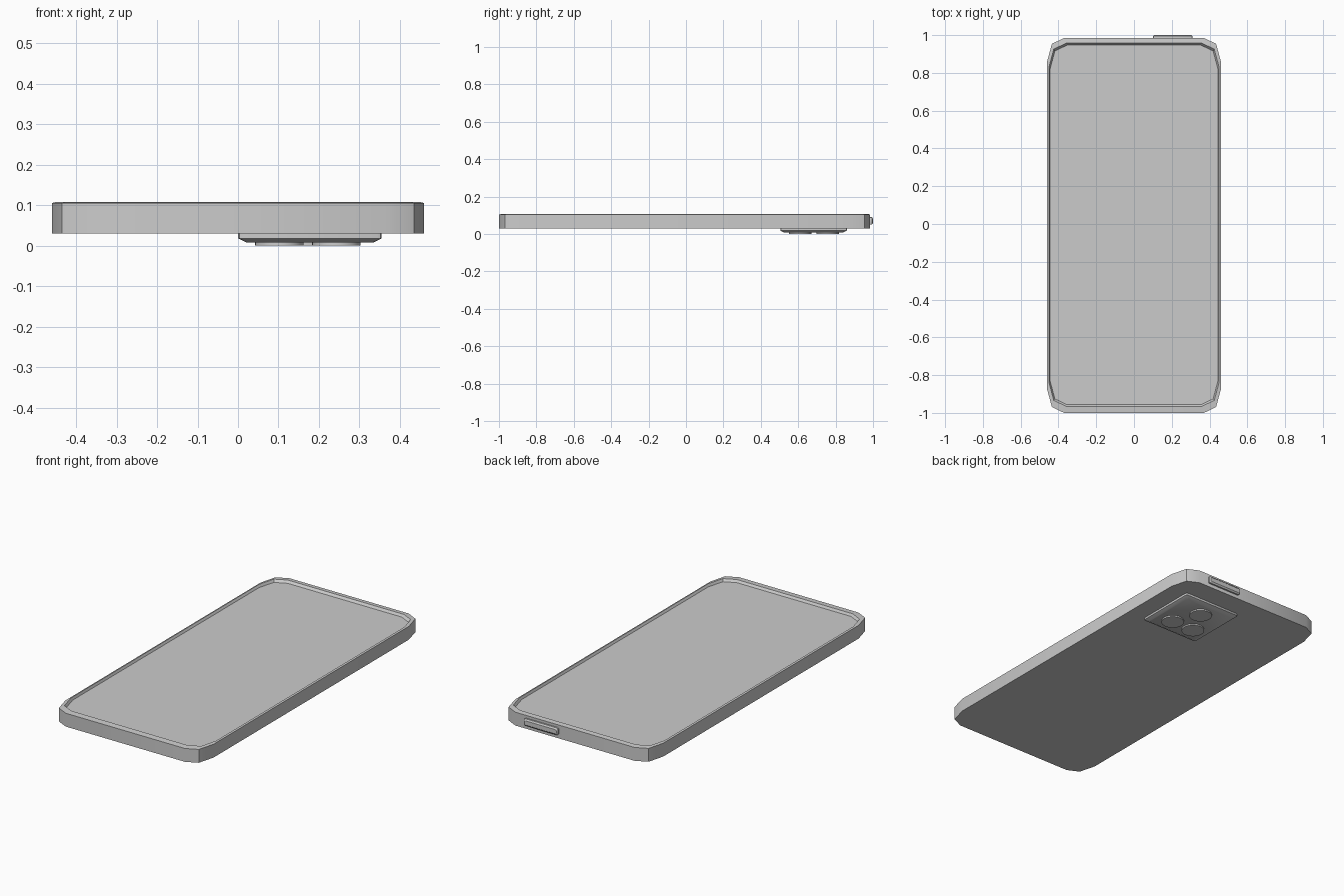
import bpy, bmesh, math

if "Cube" in bpy.data.objects:
    bpy.data.objects.remove(bpy.data.objects["Cube"])


def outline(hx, y0, y1, cx, cy, z):
    """Rectangle with two-segment corners, counter-clockwise at height z."""
    corner = [(hx, y1 - cy), (hx - 0.28 * cx, y1 - 0.25 * cy), (hx - cx, y1)]
    mid = (y0 + y1) / 2
    top = corner + [(-x, y) for x, y in reversed(corner)]
    return [(x, y, z) for x, y in top] + [(-x, 2 * mid - y, z) for x, y in top]


def loft(name, rings, cap_top=True, loc=(0, 0, 0)):
    """Skin a stack of outlines, from the bottom up."""
    bm = bmesh.new()
    loops = [[bm.verts.new(p) for p in r] for r in rings]
    n = len(loops[0])
    for a, b in zip(loops, loops[1:]):
        for i in range(n):
            j = (i + 1) % n
            bm.faces.new((a[i], a[j], b[j], b[i]))
    bm.faces.new(loops[0][::-1])
    if cap_top:
        bm.faces.new(loops[-1])
    me = bpy.data.meshes.new(name)
    bm.to_mesh(me)
    bm.free()
    ob = bpy.data.objects.new(name, me)
    ob.location = loc
    bpy.context.collection.objects.link(ob)
    bpy.context.view_layer.objects.active = ob
    bpy.ops.object.select_all(action='DESELECT')
    ob.select_set(True)
    bpy.ops.object.shade_smooth_by_angle(angle=math.radians(30))
    return ob


# Body shell with a raised rim around the recessed screen
loft("body", [
    outline(0.46, -1.0, 0.985, 0.09, 0.125, 0.03),
    outline(0.46, -1.0, 0.985, 0.09, 0.125, 0.105),
    outline(0.45, -0.965, 0.957, 0.09, 0.125, 0.108),
    outline(0.443, -0.955, 0.945, 0.09, 0.125, 0.092),
], cap_top=False)

# Screen glass filling the recess
loft("screen", [
    outline(0.443, -0.955, 0.945, 0.09, 0.125, 0.088),
    outline(0.444, -0.957, 0.947, 0.09, 0.125, 0.095),
])

# Camera housing on the back, chamfered towards the outside
h = 0.1775
loft("camera_housing", [
    outline(h - 0.02, -h + 0.02, h - 0.02, 0.008, 0.008, 0.008),
    outline(h, -h, h, 0.012, 0.012, 0.018),
    outline(h, -h, h, 0.012, 0.012, 0.035),
], loc=(h, 0.6825, 0))

# Three lenses
for i, (x, y) in enumerate([(0.243, 0.61), (0.172, 0.757), (0.102, 0.61)]):
    bpy.ops.mesh.primitive_cylinder_add(vertices=32, radius=0.06, depth=0.014,
                                        location=(x, y, 0.007))
    bpy.context.object.name = f"lens_{i + 1}"
    bpy.ops.object.shade_smooth_by_angle(angle=math.radians(30))

# Side button on the far end, turned so its outer face points to +y
button = loft("power_button", [
    outline(0.105, -0.02, 0.02, 0.008, 0.008, -0.01),
    outline(0.105, -0.02, 0.02, 0.008, 0.008, 0.009),
    outline(0.099, -0.012, 0.012, 0.006, 0.006, 0.015),
], loc=(0.205, 0.985, 0.07))
button.rotation_euler = (-math.pi / 2, 0, 0)
